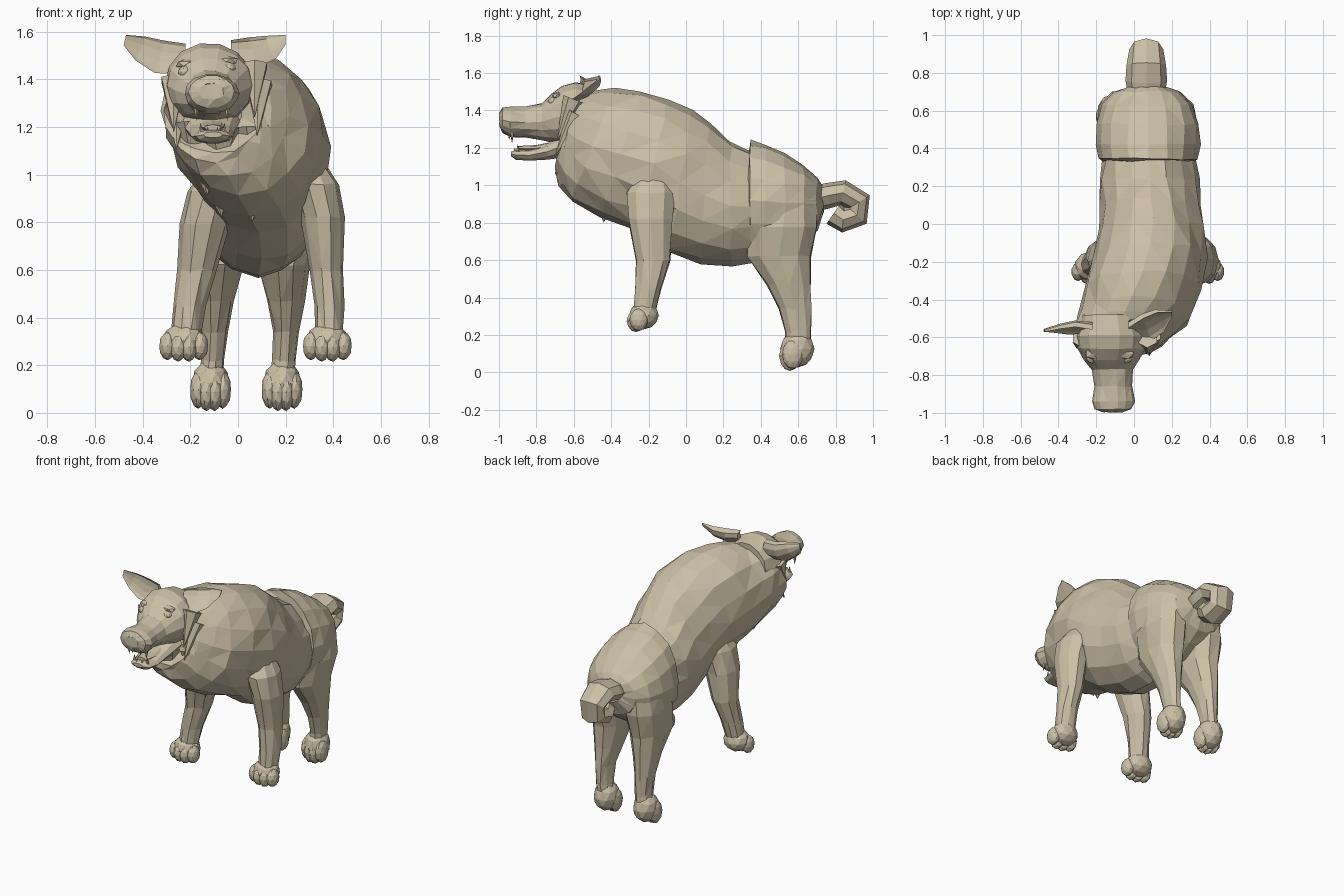
import bpy, bmesh, math, random
from mathutils import Vector, Matrix

random.seed(4)
coat = bpy.data.materials.new("coat")
coat.diffuse_color = (0.60, 0.52, 0.38, 1)


def finish(name, bm):
    bmesh.ops.recalc_face_normals(bm, faces=bm.faces)
    me = bpy.data.meshes.new(name)
    bm.to_mesh(me)
    bm.free()
    me.materials.append(coat)
    ob = bpy.data.objects.new(name, me)
    bpy.context.collection.objects.link(ob)
    return ob


def loft(name, rings, sides=12, jitter=0.0, dent=False):
    """Skin rings of (centre, U axis, V axis); dent makes a cupped section."""
    bm = bmesh.new()
    rows = []
    for c, u, v in rings:
        row = []
        for i in range(sides):
            a = 2 * math.pi * i / sides
            s = math.sin(a)
            if dent and s < 0:
                s *= -0.35
            j = Vector([random.uniform(-jitter, jitter) for _ in range(3)])
            row.append(bm.verts.new(Vector(c) + Vector(u) * math.cos(a) + Vector(v) * s + j))
        rows.append(row)
    for a, b in zip(rows, rows[1:]):
        for i in range(sides):
            k = (i + 1) % sides
            bm.faces.new((a[i], a[k], b[k], b[i]))
    bm.faces.new(rows[0])
    bm.faces.new(rows[-1])
    if jitter:
        bmesh.ops.triangulate(bm, faces=bm.faces)
    return finish(name, bm)


def along_y(rows):
    """(y, x, top z, bottom z, half width, shear) -> upright rings"""
    out = []
    for y, x, top, bot, rx, sh in rows:
        h = (top - bot) / 2
        out.append(((x, y, (top + bot) / 2), (rx, 0, 0), (0, sh * h, h)))
    return out


def along_z(rows):
    """(z, x, y, half width, half depth) -> level rings"""
    return [((x, y, z), (rx, 0, 0), (0, ry, 0)) for z, x, y, rx, ry in rows]


def blobs(name, items, sub=2):
    """Ellipsoids of (centre, radii) gathered in one mesh."""
    bm = bmesh.new()
    for c, r in items:
        bmesh.ops.create_icosphere(bm, subdivisions=sub, radius=1,
                                   matrix=Matrix.Translation(c) @ Matrix.Diagonal((*r, 1)))
    return finish(name, bm)


def spikes(name, items):
    """Cones of (base, tip, radius) gathered in one mesh."""
    bm = bmesh.new()
    for a, b, r in items:
        a, b = Vector(a), Vector(b)
        d = b - a
        m = Matrix.Translation((a + b) / 2) @ d.to_track_quat('Z', 'Y').to_matrix().to_4x4()
        bmesh.ops.create_cone(bm, cap_ends=True, segments=6, radius1=r, radius2=0,
                              depth=d.length, matrix=m)
    return finish(name, bm)


# Torso, from the hollow inside the neck ruff to the waist
loft("torso", along_y([
    (-.56, -.12, 1.45, 1.16, .15, .30),
    (-.645, -.10, 1.47, 1.09, .205, .30),
    (-.625, -.085, 1.50, 1.055, .235, .34),
    (-.57, -.05, 1.515, .99, .265, .40),
    (-.50, .00, 1.515, .92, .295, .38),
    (-.35, .045, 1.505, .83, .315, .30),
    (-.18, .085, 1.455, .76, .30, .24),
    (-.03, .10, 1.395, .64, .28, .17),
    (.10, .09, 1.335, .575, .265, .08),
    (.24, .08, 1.225, .57, .26, 0),
    (.40, .075, 1.16, .60, .235, 0)]), 16, .010)

# Rump with its raised front lip
loft("hindquarters", along_y([
    (.335, .075, 1.20, .64, .235, 0),
    (.345, .075, 1.24, .60, .262, 0),
    (.42, .075, 1.22, .60, .275, 0),
    (.53, .075, 1.175, .63, .27, 0),
    (.63, .07, 1.115, .70, .24, 0),
    (.70, .07, 1.04, .76, .18, 0),
    (.735, .07, .98, .85, .08, 0)]), 16, .006)

# Front legs, shoulders sunk into the torso
FRONT = {
    "left": [(1.06, -.06, -.16, .06, .07), (.93, -.11, -.19, .10, .135), (.79, -.14, -.19, .108, .12),
             (.60, -.175, -.175, .080, .095), (.45, -.205, -.20, .066, .072), (.30, -.225, -.225, .062, .06)],
    "right": [(1.10, .26, -.16, .07, .07), (.96, .325, -.19, .10, .135), (.82, .356, -.19, .094, .12),
              (.60, .372, -.175, .072, .095), (.45, .383, -.20, .064, .072), (.30, .38, -.225, .06, .06)]}
for side, rows in FRONT.items():
    loft(side + "_front_leg", along_z(rows), 10, .005)
    x = -.228 if side == "left" else .375
    blobs(side + "_front_paw", [((x, -.225, .305), (.088, .08, .075))] +
          [((x + k * .045, -.275 + abs(k) * .015, .272 + .006 * abs(k)), (.036, .05, .06))
           for k in (-1.5, -.5, .5, 1.5)])

# Hind legs: thigh blended into the rump, hock, drooping paw
HIND = [(1.04, .07, .09, .53, .08, .11), (.92, .07, .13, .535, .125, .165), (.78, .068, .142, .515, .13, .195),
        (.62, .055, .142, .495, .110, .18), (.47, .052, .147, .55, .08, .122), (.34, .05, .15, .585, .056, .088),
        (.22, .045, .15, .60, .05, .07), (.12, .035, .15, .60, .055, .07)]
for side, s in (("left", -1), ("right", 1)):
    loft(side + "_hind_leg", along_z([(z, c + s * o, y, rx, ry) for z, c, o, y, rx, ry in HIND]), 10, .005)
    x = .035 + s * .15
    blobs(side + "_hind_paw", [((x, .595, .125), (.08, .092, .1))] +
          [((x + k * .034, .548 + abs(k) * .015, .082 + .01 * abs(k)), (.036, .058, .08))
           for k in (-1.5, -.5, .5, 1.5)])

# Curled tail, swept round in the side plane
path = [(.70, .93, .10), (.76, .945, .11), (.84, .96, .105), (.925, .91, .09), (.915, .84, .085),
        (.84, .815, .095), (.79, .85, .08)]
tail = []
for i, (y, z, w) in enumerate(path):
    p0, p1 = path[max(i - 1, 0)], path[min(i + 1, len(path) - 1)]
    n = Vector((0, -(p1[1] - p0[1]), p1[0] - p0[0])).normalized()
    tail.append(((.065, y, z), (w, 0, 0), n * .068))
loft("tail", tail, 8)

# Head and muzzle
HX = -.12
loft("head", along_y([
    (-.48, HX, 1.53, 1.22, .15, 0),
    (-.59, HX, 1.555, 1.20, .188, 0),
    (-.66, HX, 1.535, 1.21, .178, 0),
    (-.72, HX, 1.49, 1.225, .145, 0),
    (-.77, HX + .005, 1.44, 1.24, .108, 0),
    (-.86, -.112, 1.42, 1.255, .1, 0),
    (-.94, -.11, 1.425, 1.255, .114, 0),
    (-.98, -.11, 1.415, 1.28, .097, 0),
    (-.997, -.11, 1.385, 1.315, .055, 0)]), 14, .003)
loft("lower_jaw", along_y([
    (-.62, HX, 1.30, 1.15, .13, 0),
    (-.74, -.112, 1.225, 1.135, .095, 0),
    (-.84, -.108, 1.19, 1.13, .088, 0),
    (-.91, -.105, 1.19, 1.135, .072, 0),
    (-.935, -.105, 1.18, 1.155, .04, 0)]), 10)
loft("tongue", along_y([
    (-.68, -.11, 1.24, 1.20, .05, 0),
    (-.80, -.108, 1.215, 1.18, .055, 0),
    (-.90, -.106, 1.21, 1.185, .035, 0)]), 8)
blobs("nostrils", [((-.15, -.975, 1.39), (.022, .016, .018)), ((-.07, -.975, 1.39), (.022, .016, .018))])
teeth = []
for s in (-1, 1):
    for y, w, h in ((-.945, .03, .01), (-.93, .065, .03)):
        teeth.append(((-.11 + s * w, y, 1.29), (-.11 + s * w, y, 1.255 - h), .014))
    for y, w, h in ((-.915, .02, .012), (-.90, .05, .03)):
        teeth.append(((-.107 + s * w, y, 1.165), (-.107 + s * w, y, 1.19 + h), .013))
spikes("teeth", teeth)

# Eyes set under heavy brows
blobs("eyes", [((-.222, -.708, 1.432), (.03, .03, .025)), ((-.038, -.708, 1.447), (.03, .03, .025))])
blobs("brows", [((-.215, -.685, 1.465), (.05, .035, .022)), ((-.045, -.685, 1.478), (.05, .035, .022))], 1)

# Cupped ears, spread sideways
loft("left_ear", [((-.22, -.57, 1.485), (0, .01, .065), (0, .05, 0)),
                  ((-.33, -.565, 1.495), (.02, .02, .068), (.01, .05, 0)),
                  ((-.41, -.565, 1.53), (.02, .01, .05), (.01, .035, 0)),
                  ((-.475, -.57, 1.565), (.005, 0, .022), (0, .015, 0))], 10, 0, True)
loft("right_ear", [((-.03, -.58, 1.505), (0, .03, .06), (0, .06, 0)),
                   ((.07, -.56, 1.515), (-.02, .06, .062), (-.02, .06, -.02)),
                   ((.14, -.52, 1.535), (-.02, .05, .048), (-.02, .045, -.02)),
                   ((.20, -.48, 1.567), (0, .015, .02), (0, .015, 0))], 10, 0, True)

# Shaggy fur locks lying along the ruff and chest
locks = []
for x, y, z in ((-.20, -.60, 1.12), (-.08, -.61, 1.09), (.06, -.57, 1.10), (-.14, -.53, 1.01),
                (-.02, -.53, .99), (.12, -.48, 1.01), (-.08, -.42, .92), (.05, -.42, .90),
                (.17, -.36, .93)):
    locks.append(((x, y - .01, z + .10), (x + .01, y - .02, z - .10), .10))
spikes("chest_fur", locks)
for name, x, z in (("left_cheek_fur", -.27, 1.30), ("right_cheek_fur", .07, 1.36)):
    spikes(name, [((x, -.60, z + .10), (x, -.69, z - .12), .06),
                  ((x + .02, -.58, z + .02), (x + .01, -.70, z - .20), .06)])
